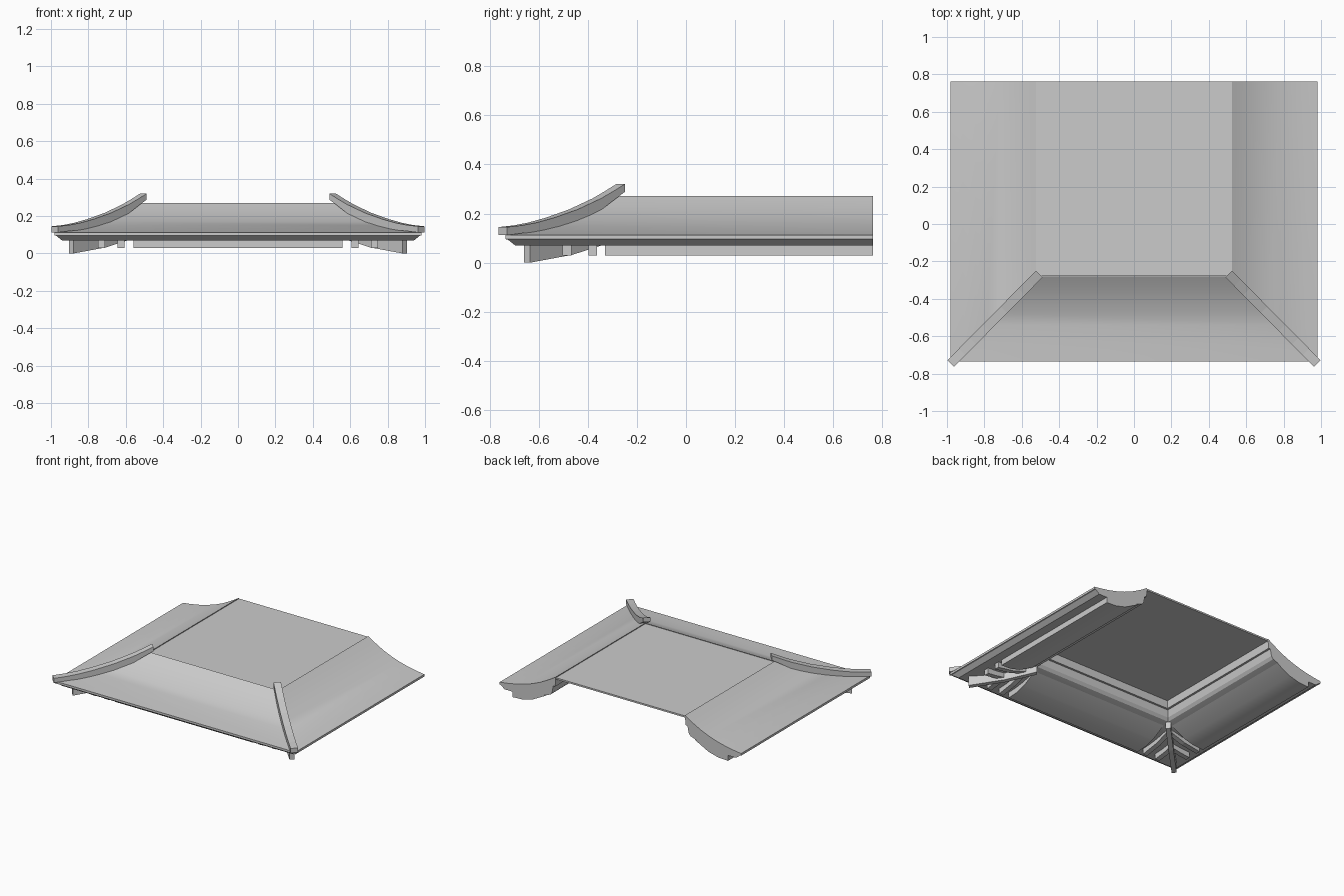
import bpy, bmesh, math
from mathutils import Vector

if "Cube" in bpy.data.objects:
    bpy.data.objects.remove(bpy.data.objects["Cube"])

IX, IY, BACK = 0.525, 0.28, 0.762   # inner edge of the skirt roof, open back


def finish(name, bm, smooth=False):
    bmesh.ops.recalc_face_normals(bm, faces=bm.faces)
    me = bpy.data.meshes.new(name)
    bm.to_mesh(me)
    bm.free()
    ob = bpy.data.objects.new(name, me)
    bpy.context.collection.objects.link(ob)
    if smooth:
        bpy.context.view_layer.objects.active = ob
        ob.select_set(True)
        bpy.ops.object.shade_smooth_by_angle(angle=math.radians(25))
        ob.select_set(False)
    return ob


def loft(name, rings, smooth=False):
    """Skin closed rings and cap both ends."""
    bm = bmesh.new()
    rows = [[bm.verts.new(p) for p in r] for r in rings]
    n = len(rows[0])
    for a, b in zip(rows, rows[1:]):
        for i in range(n):
            j = (i + 1) % n
            bm.faces.new((a[i], a[j], b[j], b[i]))
    bm.faces.new(rows[0])
    bm.faces.new(rows[-1])
    return finish(name, bm, smooth)


def bar(name, path, width):
    """Mirrored beam with upright sides along points (x, y, z_bottom, z_top)."""
    d = Vector((path[-1][0] - path[0][0], path[-1][1] - path[0][1], 0)).normalized()
    s = Vector((-d.y, d.x, 0)) * width / 2
    rings = []
    for x, y, lo, hi in path:
        a, b = Vector((x, y, lo)), Vector((x, y, hi))
        rings.append([a - s, a + s, b + s, b - s])
    ob = loft(name, rings)
    m = ob.modifiers.new("mirror", 'MIRROR')
    m.use_mirror_merge = False
    return ob


# Curved skirt roof: profile of (distance outward, z) swept round three sides
profile = [(0, .271), (.035, .249), (.075, .226), (.13, .197), (.195, .17),
           (.26, .149), (.325, .133), (.39, .121), (.456, .112),
           (.456, .096), (.446, .094), (.416, .07), (.36, .07),
           (.28, .074), (.2, .085), (.12, .103), (.045, .13),
           (.03, .15), (.02, .2), (.005, .2)]
corners = [lambda d: (-IX - d, BACK), lambda d: (-IX - d, -IY - d),
           lambda d: (IX + d, -IY - d), lambda d: (IX + d, BACK)]
loft("skirt_roof", [[(*c(d), z) for d, z in profile] for c in corners], True)

# Flat centre panel, set just below the rim
bm = bmesh.new()
bmesh.ops.create_cube(bm, size=1)
for v in bm.verts:
    v.co = (v.co.x * 2 * (IX - .001), (BACK - IY) / 2 + v.co.y * (BACK + IY - .002),
            .26 + v.co.z * .012)
finish("centre_panel", bm)

# Solid eave layer under the straight part of each side
layer = [(.35, .08), (.35, .03), (.27, .034), (.19, .055), (.08, .113), (.19, .1)]
loft("front_eave_layer", [[(x, -IY - d, z) for d, z in layer] for x in (-.56, .56)], True)
for name, s in (("left", -1), ("right", 1)):
    loft(name + "_eave_layer",
         [[(s * (IX + d), y, z) for d, z in layer] for y in (-.33, BACK)], True)

# Upswept hip ridges over the corners, bedded into the roof
hip = [(0, .112, .145), (.13, .12, .152), (.25, .125, .163), (.4, .14, .183),
       (.6, .17, .217), (.8, .215, .262), (.9, .252, .29), (1, .288, .32)]
bar("hip_ridge", [(.98 - .474 * t, -.746 + .479 * t, lo, hi) for t, lo, hi in hip], .05)

# Diagonal corner rafters
bar("corner_rafter", [(x, .245 - x, lo, hi) for x, lo, hi in
                      ((.892, 0, .08), (.72, .032, .11), (.57, .08, .14))], .034)

# Short parallel rafters butting into the corner rafter, on the front and the flanks
for k, path in enumerate([[(.625, -.63, .03, .08), (.625, -.5, .05, .1), (.625, -.39, .085, .12)],
                          [(.73, -.63, .03, .08), (.73, -.56, .038, .09), (.73, -.49, .05, .1)]]):
    bar(f"front_rafter_{k}", path, .036)
    bar(f"side_rafter_{k}", [(.245 - y, .245 - x, lo, hi) for x, y, lo, hi in path], .036)
